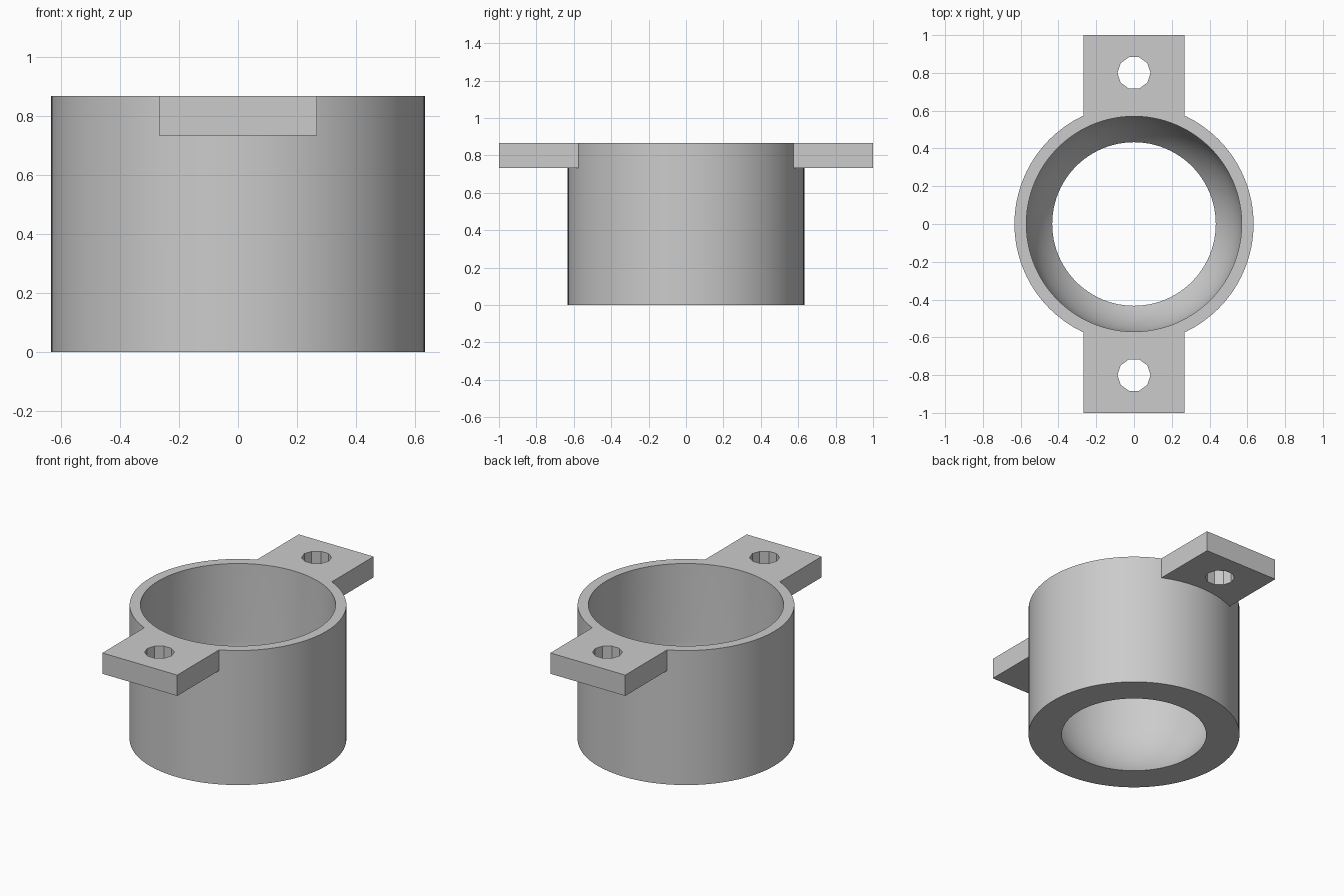
import bpy
import bmesh
import math
from mathutils import Matrix

if "Cube" in bpy.data.objects:
    bpy.data.objects.remove(bpy.data.objects["Cube"], do_unlink=True)

HEIGHT, OUTER, BORE, MOUTH = 0.867, 0.633, 0.57, 0.433
TAB_HALF, TAB_THICK = 0.267, 0.134
HOLE_R, HOLE_Y = 0.0875, 0.8
SEGMENTS = 96

grey = bpy.data.materials.new("plain grey")
grey.use_nodes = True
colour = (0.6, 0.6, 0.6, 1)
grey.diffuse_color = colour
grey.node_tree.nodes["Principled BSDF"].inputs["Base Color"].default_value = colour


def make_object(name, bm):
    bmesh.ops.recalc_face_normals(bm, faces=bm.faces)
    mesh = bpy.data.meshes.new(name)
    bm.to_mesh(mesh)
    bm.free()
    mesh.materials.append(grey)
    obj = bpy.data.objects.new(name, mesh)
    bpy.context.collection.objects.link(obj)
    return obj


def lathe(name, profile, segments, y=0):
    """Closed solid turned about a vertical axis from (radius, z) points."""
    bm = bmesh.new()
    rings = []
    for r, z in profile:
        angles = [math.tau * i / segments for i in range(segments)]
        rings.append([bm.verts.new((r * math.cos(a), y + r * math.sin(a), z)) for a in angles])
    for low, high in zip(rings, rings[1:]):
        for i in range(segments):
            j = (i + 1) % segments
            bm.faces.new((low[i], low[j], high[j], high[i]))
    bm.faces.new(rings[0])
    bm.faces.new(rings[-1])
    return make_object(name, bm)


def box(name, size, centre):
    bm = bmesh.new()
    bmesh.ops.create_cube(bm, size=1, matrix=Matrix.Translation(centre) @ Matrix.Diagonal((*size, 1)))
    return make_object(name, bm)


def combine(target, tool, operation):
    mod = target.modifiers.new(tool.name, "BOOLEAN")
    mod.operation, mod.solver, mod.object = operation, "EXACT", tool
    bpy.context.view_layer.objects.active = target
    bpy.ops.object.modifier_apply(modifier=mod.name)
    bpy.data.objects.remove(tool, do_unlink=True)


# Cylindrical cup joined to one bar that forms both mounting tabs
cup = lathe("mounting_cup", [(OUTER, 0), (OUTER, HEIGHT)], SEGMENTS)
bar = box("tab_bar", (2 * TAB_HALF, 2, TAB_THICK), (0, 0, HEIGHT - TAB_THICK / 2))
combine(cup, bar, "UNION")

# Straight bore with a rounded seat narrowing to the open bottom
seat_z = math.sqrt(BORE ** 2 - MOUTH ** 2)
start = math.asin(seat_z / BORE)
profile = [(MOUTH, -0.1)]
for i in range(17):
    a = start * (1 - i / 16)
    profile.append((BORE * math.cos(a), seat_z - BORE * math.sin(a)))
profile.append((BORE, HEIGHT + 0.1))
combine(cup, lathe("bore_cutter", profile, SEGMENTS), "DIFFERENCE")

# Faceted screw hole in each tab
for side in (-1, 1):
    hole = lathe("hole_cutter", [(HOLE_R, 0.6), (HOLE_R, 1)], 10, side * HOLE_Y)
    combine(cup, hole, "DIFFERENCE")

# Smooth round walls, crisp rims and facets
bpy.ops.object.select_all(action="DESELECT")
cup.select_set(True)
bpy.context.view_layer.objects.active = cup
bpy.ops.object.shade_smooth_by_angle(angle=math.radians(25))
